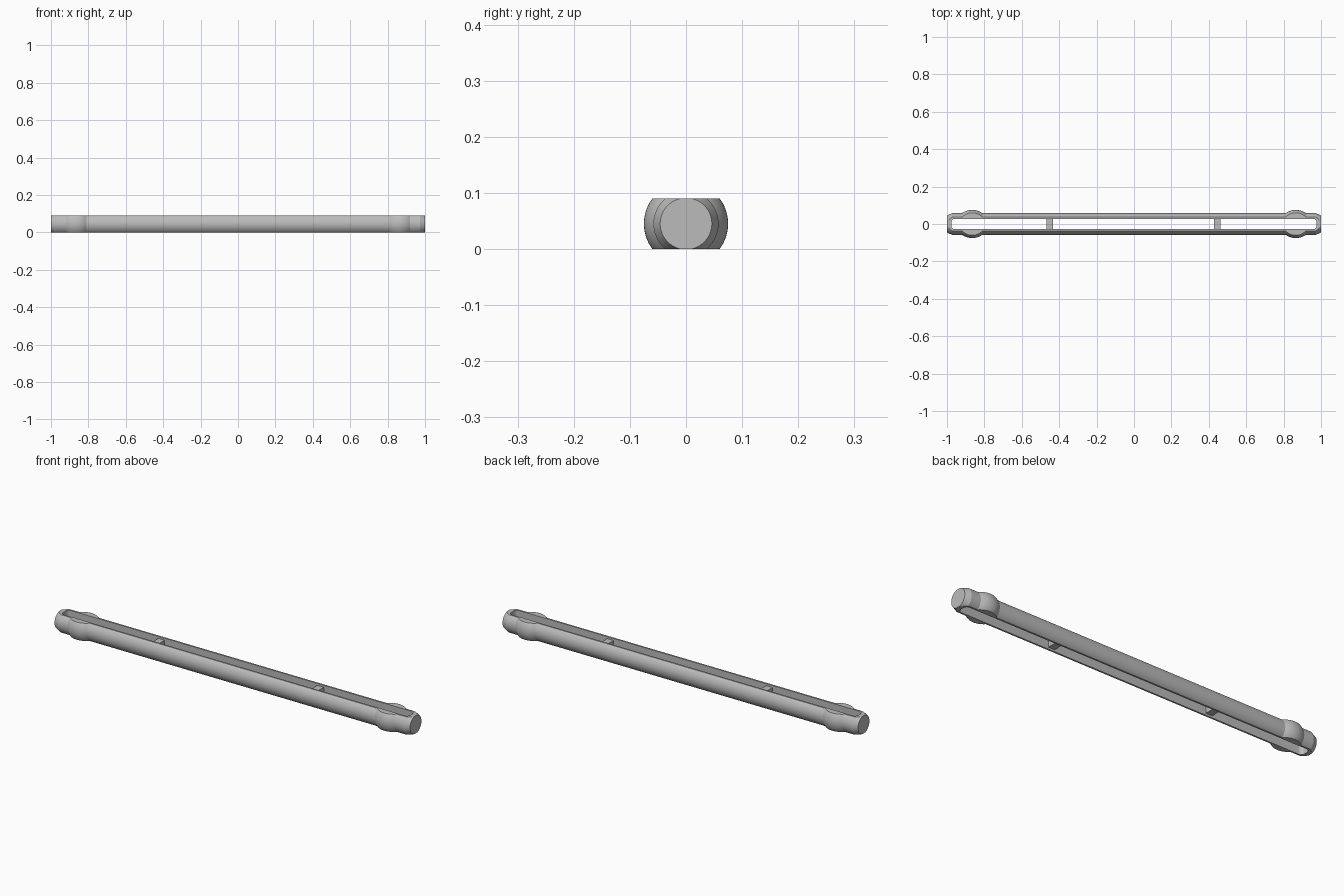
import bpy, bmesh, math
from mathutils import Matrix, Vector

old = bpy.data.objects.get("Cube")
if old:
    bpy.data.objects.remove(old, do_unlink=True)

grey = bpy.data.materials.new("plain grey")
grey.use_nodes = True
grey.diffuse_color = (0.5, 0.5, 0.5, 1)
grey.node_tree.nodes["Principled BSDF"].inputs["Base Color"].default_value = (0.5, 0.5, 0.5, 1)

HEIGHT = 0.09
MID = HEIGHT / 2
ROD_R = 0.058
BULGE_X, BULGE_HALF, BULGE_RISE = 0.865, 0.054, 0.017
SLOT_HALF, SLOT_END = 0.028, 0.977


def add_object(name, bm):
    bmesh.ops.recalc_face_normals(bm, faces=bm.faces)
    mesh = bpy.data.meshes.new(name)
    bm.to_mesh(mesh)
    bm.free()
    mesh.materials.append(grey)
    obj = bpy.data.objects.new(name, mesh)
    bpy.context.collection.objects.link(obj)
    return obj


def box(name, size, centre):
    bm = bmesh.new()
    bmesh.ops.create_cube(bm, size=1)
    bmesh.ops.scale(bm, vec=size, verts=bm.verts)
    bmesh.ops.translate(bm, vec=centre, verts=bm.verts)
    return add_object(name, bm)


def lathe(name, profile, sides=96):
    """Revolve (x, radius) points about the rod axis and cap both ends."""
    bm = bmesh.new()
    rings = []
    for x, r in profile:
        angles = [2 * math.pi * i / sides for i in range(sides)]
        rings.append([bm.verts.new((x, r * math.cos(a), MID + r * math.sin(a))) for a in angles])
    for a, b in zip(rings, rings[1:]):
        for i in range(sides):
            j = (i + 1) % sides
            bm.faces.new((a[i], a[j], b[j], b[i]))
    bm.faces.new(rings[0])
    bm.faces.new(rings[-1])
    return add_object(name, bm)


def boolean(obj, cutter, operation):
    mod = obj.modifiers.new(cutter.name, "BOOLEAN")
    mod.operation = operation
    mod.solver = "EXACT"
    mod.object = cutter
    bpy.context.view_layer.objects.active = obj
    bpy.ops.object.modifier_apply(modifier=mod.name)
    bpy.data.objects.remove(cutter, do_unlink=True)


# Half profile: rod, bulge arc, chamfered end
arc_r = (BULGE_HALF ** 2 + BULGE_RISE ** 2) / (2 * BULGE_RISE)
half = []
for i in range(17):
    dx = BULGE_HALF * (i / 8 - 1)
    r = ROD_R + BULGE_RISE - arc_r + math.sqrt(arc_r ** 2 - dx ** 2)
    half.append((BULGE_X + dx, r))
half += [(0.972, ROD_R), (1.0, 0.046)]
profile = [(-x, r) for x, r in reversed(half)] + half
rod = lathe("slotted_rod", profile)

# Flat top and bottom
boolean(rod, box("flat_cutter", (2.2, 0.4, HEIGHT), (0, 0, MID)), "INTERSECT")

# Long slot with rounded ends
bm = bmesh.new()
corner = 0.02
outline = []
for k, (sx, sy) in enumerate([(1, 1), (-1, 1), (-1, -1), (1, -1)]):
    for i in range(9):
        a = math.pi / 2 * (k + i / 8)
        outline.append(bm.verts.new((sx * (SLOT_END - corner) + corner * math.cos(a),
                                     sy * (SLOT_HALF - corner) + corner * math.sin(a), -0.1)))
face = bm.faces.new(outline)
top = bmesh.ops.extrude_face_region(bm, geom=[face])["geom"]
bmesh.ops.translate(bm, vec=(0, 0, 0.4), verts=[v for v in top if isinstance(v, bmesh.types.BMVert)])
boolean(rod, add_object("slot_cutter", bm), "DIFFERENCE")

bpy.ops.object.select_all(action="DESELECT")
rod.select_set(True)
bpy.context.view_layer.objects.active = rod
bpy.ops.object.shade_smooth_by_angle(angle=math.radians(20))

# Cross bars bridging the slot
for name, x in (("left_cross_bar", 0.445), ("right_cross_bar", -0.45)):
    box(name, (0.036, 2 * SLOT_HALF + 0.004, 0.07), (x, 0, MID))
